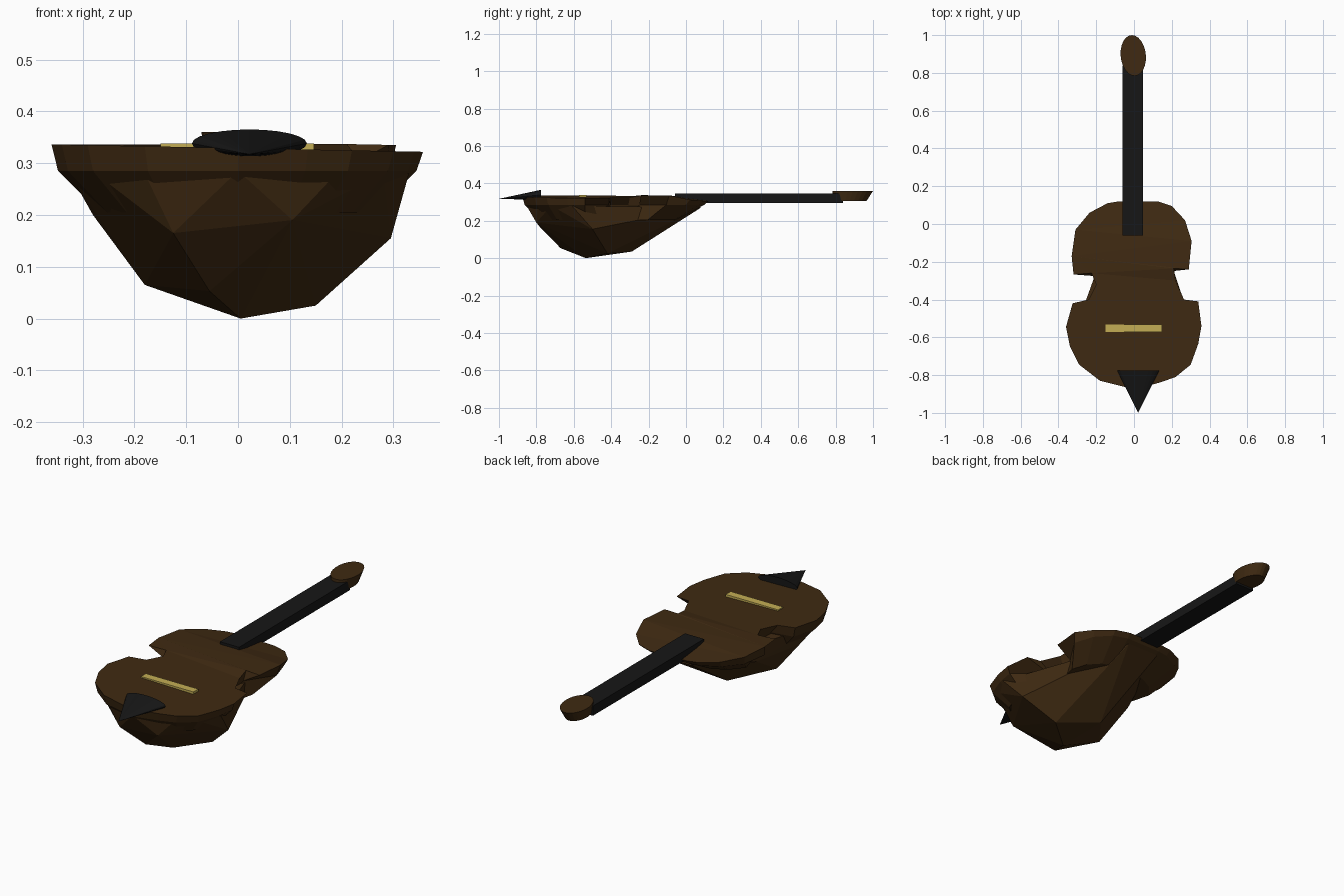
import bpy, bmesh, math
from mathutils import Vector
from mathutils.geometry import tessellate_polygon

if "Cube" in bpy.data.objects:
    bpy.data.objects.remove(bpy.data.objects["Cube"])


def material(name, rgb):
    m = bpy.data.materials.new(name)
    m.diffuse_color = (*rgb, 1)
    m.use_nodes = True
    m.node_tree.nodes["Principled BSDF"].inputs["Base Color"].default_value = m.diffuse_color
    return m


WOOD = material("brown_wood", (0.050, 0.023, 0.006))
EBONY = material("black_wood", (0.008, 0.008, 0.008))
PALE = material("pale_wood", (0.55, 0.42, 0.09))


def finish(bm, name, mat):
    bmesh.ops.recalc_face_normals(bm, faces=bm.faces[:])
    me = bpy.data.meshes.new(name)
    bm.to_mesh(me)
    bm.free()
    me.materials.append(mat)
    ob = bpy.data.objects.new(name, me)
    bpy.context.collection.objects.link(ob)
    return ob


def loft(name, rings, mat, apex=None, flat_caps=False):
    """Skin a stack of rings; caps are tessellated in plan when flat_caps is set."""
    bm = bmesh.new()
    vs = [[bm.verts.new(p) for p in r] for r in rings]
    n = len(rings[0])

    def cap(ring):
        if flat_caps:
            flat = [Vector((v.co.x, v.co.y, 0)) for v in ring]
            for t in tessellate_polygon([flat]):
                bm.faces.new([ring[i] for i in t])
        else:
            bm.faces.new(ring)

    cap(vs[0])
    for a, b in zip(vs, vs[1:]):
        for i in range(n):
            j = (i + 1) % n
            bm.faces.new((a[i], a[j], b[j], b[i]))
    if apex:
        tip = bm.verts.new(apex)
        for i in range(n):
            bm.faces.new((vs[-1][i], vs[-1][(i + 1) % n], tip))
    else:
        cap(vs[-1])
    return finish(bm, name, mat)


def box(name, x0, x1, y0, y1, z0, z1, mat):
    return loft(name, [[(x0, y0, z), (x1, y0, z), (x1, y1, z), (x0, y1, z)] for z in (z1, z0)], mat)


# Waisted soundboard with its undercut rim
outline = [(-.08, .12), (-.14, .11), (-.235, .06), (-.31, -.03), (-.33, -.17), (-.32, -.267),
           (-.225, -.26), (-.20, -.32), (-.24, -.40), (-.325, -.42), (-.36, -.545), (-.34, -.645),
           (-.29, -.745), (-.18, -.83), (0, -.875), (.135, -.84), (.22, -.81), (.30, -.745),
           (.34, -.635), (.357, -.54), (.34, -.41), (.265, -.40), (.22, -.30), (.21, -.235),
           (.29, -.24), (.305, -.09), (.27, .02), (.20, .095), (.125, .12)]


def top_z(x, y):
    z = .329 - .02 * x - max(0, y + .08) * .11
    return z + .012 if x > .2 and -.28 < y < -.05 else z


def shrunk(s, z):
    pts = []
    for x, y in outline:
        x, y = x * s, -.53 + (y + .53) * s
        if -.42 < y < -.25:                      # keep the waist notches clear
            x = max(-.2, min(.2, x))
        pts.append((x, y, z))
    return pts


rings = [[(x, y, top_z(x, y)) for x, y in outline],
         shrunk(.965, .285), shrunk(.74, .205)]
loft("body_rim", rings, WOOD, flat_caps=True)

# Faceted, slightly irregular bowl under the soundboard
bowl = [(.005, -.535, 0), (.15, -.42, .025), (-.03, -.29, .035), (-.18, -.48, .065),
        (-.055, -.67, .053), (.295, -.5, .155), (.105, -.8, .19), (-.125, -.78, .165),
        (-.28, -.52, .2), (-.2, -.285, .18), (.06, -.08, .2), (-.08, .08, .27), (.1, .08, .27),
        (.33, -.61, .28), (-.325, -.6, .28), (.28, -.72, .28), (-.275, -.72, .28),
        (.19, -.79, .28), (-.18, -.8, .28), (0, -.855, .285)]
bm = bmesh.new()
for p in bowl:
    bm.verts.new(p)
hull = bmesh.ops.convex_hull(bm, input=bm.verts[:])
spare = [v for v in hull["geom_interior"] if isinstance(v, bmesh.types.BMVert)]
bmesh.ops.delete(bm, geom=spare, context='VERTS')
finish(bm, "bowl", WOOD)

# Fingerboard neck and bridge
box("neck", -.06, .048, -.06, .84, .295, .345, EBONY)
box("bridge", -.15, .147, -.572, -.532, .31, .338, PALE)

# Oval head, tapered towards its underside
N = 24
ang = [2 * math.pi * i / N for i in range(N)]
head = [[(-.004 + rx * math.cos(a) - .007 * math.sin(a), cy + ry * math.sin(a), z) for a in ang]
        for rx, ry, cy, z in ((.067, .108, .892, .36), (.055, .09, .875, .305))]
loft("head", head, WOOD)

# Tailpiece: flattened cone pointing away from the bridge
tail = [[(.022 + .111 * math.cos(a), -.776, .338 + .027 * math.sin(a)) for a in ang]]
loft("tailpiece", tail, EBONY, apex=(.022, -1.0, .317))
